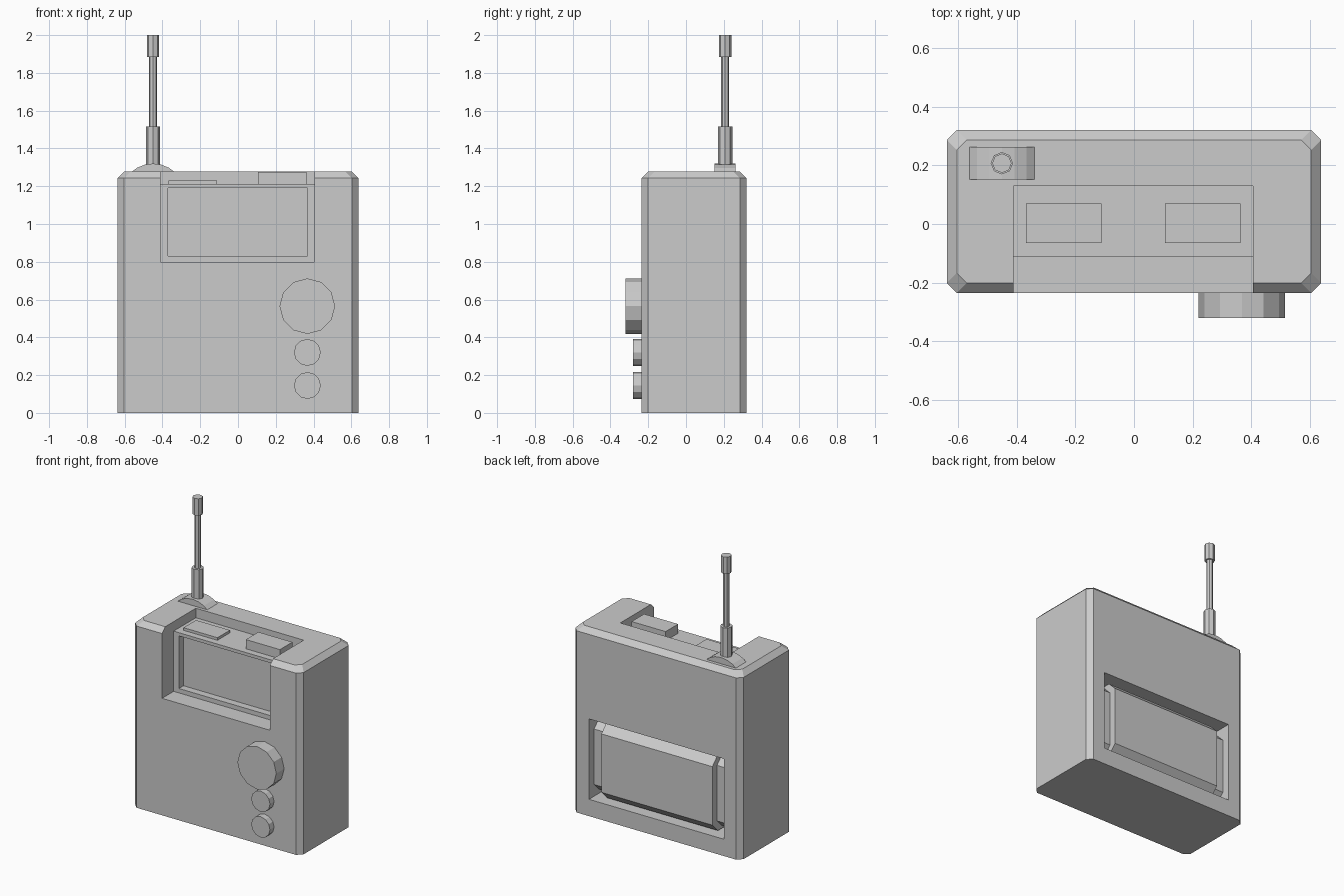
import bpy, bmesh
from math import pi
from mathutils import Matrix, Vector

if "Cube" in bpy.data.objects:
    bpy.data.objects.remove(bpy.data.objects["Cube"])


def finish(name, bm):
    bmesh.ops.recalc_face_normals(bm, faces=bm.faces)
    me = bpy.data.meshes.new(name)
    bm.to_mesh(me)
    bm.free()
    ob = bpy.data.objects.new(name, me)
    bpy.context.collection.objects.link(ob)
    return ob


def loft(name, rings):
    """Skin a stack of equal-length point rings and cap both ends."""
    bm = bmesh.new()
    vs = [[bm.verts.new(p) for p in r] for r in rings]
    n = len(vs[0])
    for a, b in zip(vs, vs[1:]):
        for i in range(n):
            j = (i + 1) % n
            bm.faces.new((a[i], a[j], b[j], b[i]))
    bm.faces.new(vs[0])
    bm.faces.new(vs[-1])
    return finish(name, bm)


def box(name, x, y, z):
    rect = [(x[0], y[0]), (x[1], y[0]), (x[1], y[1]), (x[0], y[1])]
    return loft(name, [[(px, py, h) for px, py in rect] for h in z])


def cylinder(name, centre, r, depth, sides, axis='Z'):
    bm = bmesh.new()
    bmesh.ops.create_cone(bm, cap_ends=True, segments=sides,
                          radius1=r, radius2=r, depth=depth)
    rot = Matrix.Rotation(pi / 2, 4, 'X') if axis == 'Y' else Matrix()
    bmesh.ops.transform(bm, matrix=Matrix.Translation(Vector(centre)) @ rot, verts=bm.verts)
    return finish(name, bm)


def cut(ob, x, y, z):
    cutter = box("cutter", x, y, z)
    cutter.hide_render = True
    mod = ob.modifiers.new("cut", 'BOOLEAN')
    mod.operation = 'DIFFERENCE'
    mod.solver = 'EXACT'
    mod.object = cutter
    bpy.context.view_layer.objects.active = ob
    bpy.ops.object.modifier_apply(modifier=mod.name)
    bpy.data.objects.remove(cutter)


def octagon(hx, y0, y1, c, z):
    return [(x, y, z) for x, y in (
        (-hx + c, y0), (hx - c, y0), (hx, y0 + c), (hx, y1 - c),
        (hx - c, y1), (-hx + c, y1), (-hx, y1 - c), (-hx, y0 + c))]


# Case with chamfered corners and top rim
FRONT, BACK, TOP = -0.235, 0.32, 1.277
case = loft("case", [octagon(0.637, FRONT, BACK, 0.034, 0),
                     octagon(0.637, FRONT, BACK, 0.034, 1.243),
                     octagon(0.603, FRONT + 0.034, BACK - 0.034, 0.034, TOP)])

# Front notch, button deck, window recess and rear compartment
cut(case, (-0.41, 0.406), (-0.5, -0.11), (0.8, 1.5))
cut(case, (-0.41, 0.406), (-0.3, 0.13), (1.212, 1.5))
cut(case, (-0.37, 0.367), (-0.3, -0.06), (0.83, 1.19))
cut(case, (-0.51, 0.51), (0.18, 0.6), (0.115, 0.665))

# Deck buttons: one pressed, one raised
box("pressed_button", (-0.367, -0.11), (-0.065, 0.07), (1.2, 1.23))
box("raised_button", (0.105, 0.363), (-0.065, 0.07), (1.2, 1.275))


# Rear battery pack: chamfered bar with a lower step at each end
def pack(name, hx, y, z0, z1, c):
    prof = [(0.17, z0), (y - c, z0), (y, z0 + c), (y, z1 - c), (y - c, z1), (0.17, z1)]
    return loft(name, [[(x, py, pz) for py, pz in prof] for x in (-hx, hx)])


pack("battery_pack", 0.42, 0.315, 0.125, 0.645, 0.06)
pack("battery_pack_ends", 0.511, 0.265, 0.145, 0.625, 0.05)

# Front dials
for name, z, r, y in (("tuning_dial", 0.565, 0.147, -0.32),
                      ("upper_knob", 0.32, 0.071, -0.28),
                      ("lower_knob", 0.145, 0.071, -0.28)):
    cylinder(name, (0.367, (y - 0.22) / 2, z), r, -0.22 - y, 12, 'Y')

# Antenna hinge and telescoping rod
AX, AY = -0.45, 0.207
cylinder("antenna_hinge", (AX, AY, 1.151), 0.169, 0.112, 24, 'Y')
for name, r, z0, z1 in (("antenna_sleeve", 0.038, 1.3, 1.517),
                        ("antenna_rod", 0.021, 1.5, 1.9),
                        ("antenna_tip", 0.033, 1.885, 2.0)):
    cylinder(name, (AX, AY, (z0 + z1) / 2), r, z1 - z0, 8)
